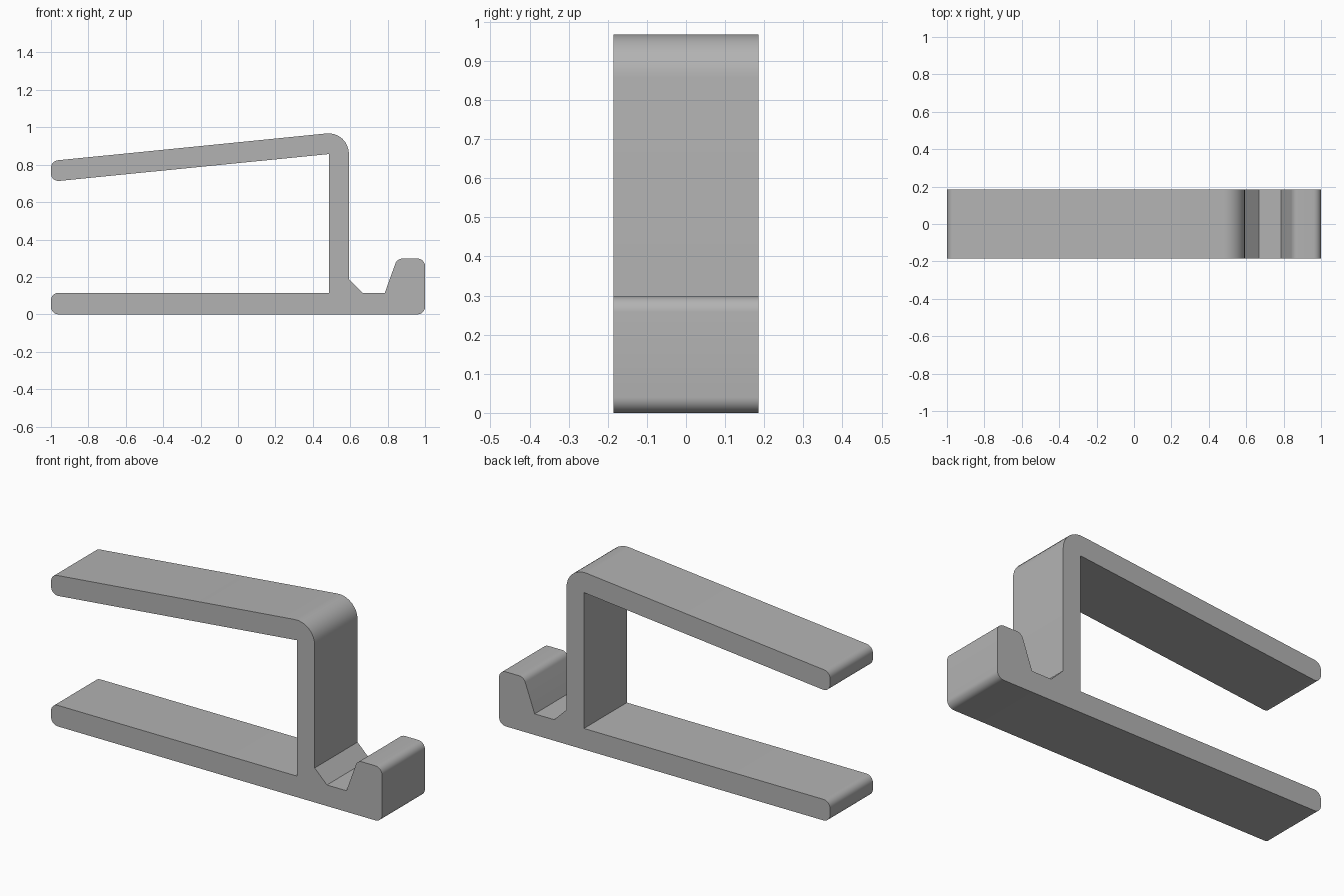
import bpy, bmesh, math
from mathutils import Vector

if "Cube" in bpy.data.objects:
    bpy.data.objects.remove(bpy.data.objects["Cube"], do_unlink=True)

HALF_WIDTH = 0.185
STEPS = 8

# Single plain grey material
grey = bpy.data.materials.new("plain grey")
grey.use_nodes = True
colour = (0.45, 0.45, 0.45, 1)
grey.diffuse_color = colour
grey.node_tree.nodes["Principled BSDF"].inputs["Base Color"].default_value = colour


def rounded(corners):
    """Replace each (x, z, radius) corner with a tangent arc."""
    points = []
    for i, (x, z, r) in enumerate(corners):
        p = Vector((x, z))
        if r == 0:
            points.append(p)
            continue
        a = (Vector(corners[i - 1][:2]) - p).normalized()
        b = (Vector(corners[(i + 1) % len(corners)][:2]) - p).normalized()
        half = a.angle(b) / 2
        centre = p + (a + b).normalized() * r / math.sin(half)
        start = p + a * r / math.tan(half) - centre
        end = p + b * r / math.tan(half) - centre
        sweep = math.pi - 2 * half
        for s in range(STEPS + 1):
            t = s / STEPS
            arc = (start * math.sin((1 - t) * sweep) + end * math.sin(t * sweep)) / math.sin(sweep)
            points.append(centre + arc)
    return points


# Side outline: base, hooked lip, groove, upright and sloping arm
outline = [
    (-1, 0, 0.04), (1, 0, 0.04),
    (1, 0.298, 0.04), (0.851, 0.298, 0.04),
    (0.785, 0.115, 0), (0.667, 0.115, 0),
    (0.593, 0.188, 0), (0.593, 0.979, 0.109),
    (-1, 0.82, 0.04), (-1, 0.709, 0.04),
    (0.487, 0.857, 0), (0.487, 0.115, 0),
    (-1, 0.115, 0.04),
]

# Extrude the outline across the width
bm = bmesh.new()
face = bm.faces.new([bm.verts.new((p.x, -HALF_WIDTH, p.y)) for p in rounded(outline)])
result = bmesh.ops.extrude_face_region(bm, geom=[face], use_keep_orig=True)
moved = [g for g in result["geom"] if isinstance(g, bmesh.types.BMVert)]
bmesh.ops.translate(bm, verts=moved, vec=(0, 2 * HALF_WIDTH, 0))
bmesh.ops.recalc_face_normals(bm, faces=bm.faces)
mesh = bpy.data.meshes.new("clamp_stand")
bm.to_mesh(mesh)
bm.free()
mesh.materials.append(grey)

stand = bpy.data.objects.new("clamp_stand", mesh)
bpy.context.collection.objects.link(stand)
bpy.context.view_layer.objects.active = stand
stand.select_set(True)
bpy.ops.object.shade_smooth_by_angle(angle=math.radians(30))
